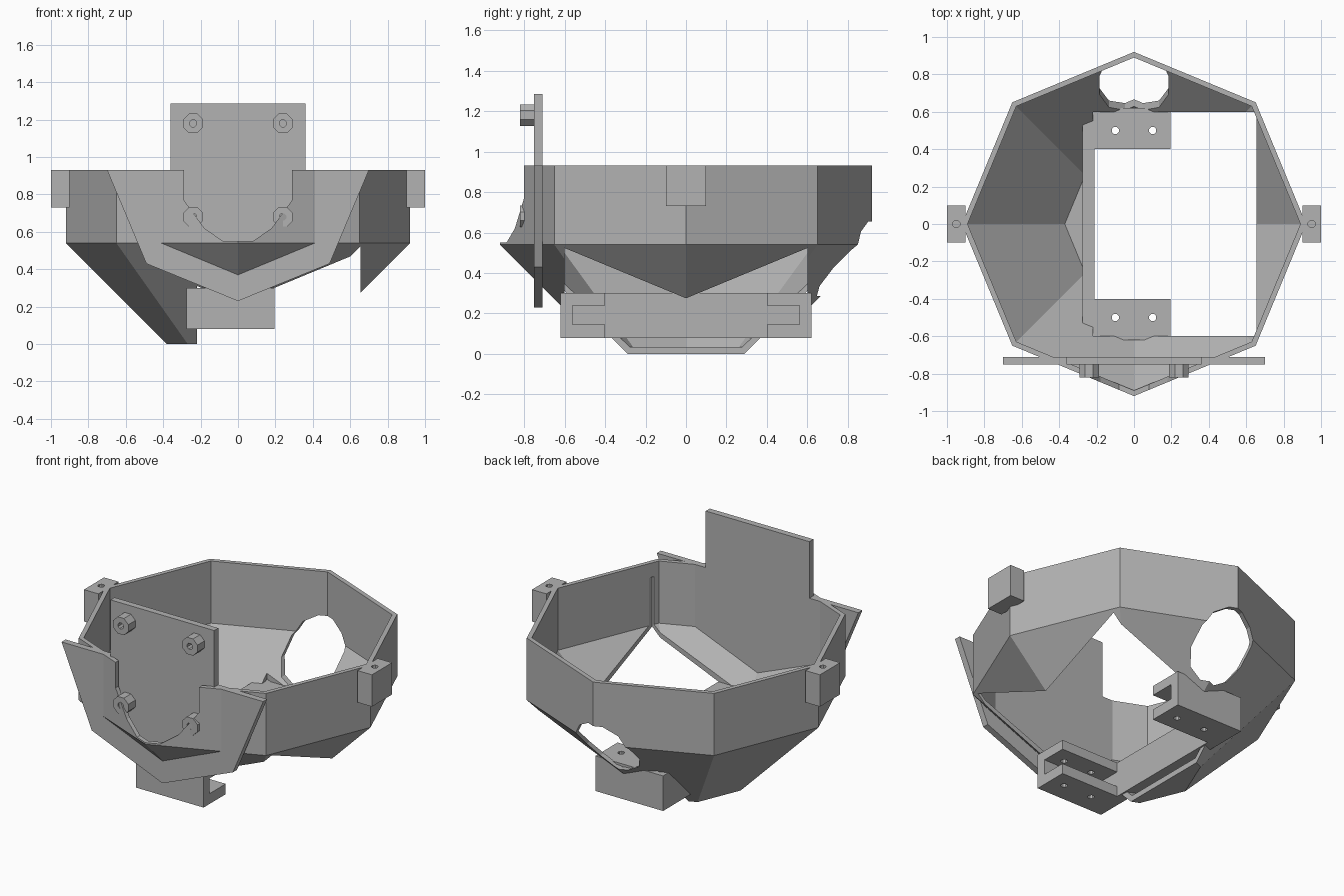
import bpy, bmesh
from math import sin, cos, pi
from mathutils import Vector

cube = bpy.data.objects.get("Cube")
if cube:
    bpy.data.objects.remove(cube, do_unlink=True)

grey = bpy.data.materials.new("plain grey")
grey.use_nodes = True
colour = (0.45, 0.45, 0.45, 1)
grey.diffuse_color = colour
grey.node_tree.nodes["Principled BSDF"].inputs["Base Color"].default_value = colour


def finish(name, bm):
    bmesh.ops.recalc_face_normals(bm, faces=bm.faces)
    mesh = bpy.data.meshes.new(name)
    bm.to_mesh(mesh)
    bm.free()
    mesh.materials.append(grey)
    obj = bpy.data.objects.new(name, mesh)
    bpy.context.collection.objects.link(obj)
    return obj


def prism(name, points, axis, lo, hi):
    """Extrude a 2D outline along y (points are x, z) or z (points are x, y)."""
    def place(p, d):
        return Vector((p[0], d, p[1])) if axis == "y" else Vector((p[0], p[1], d))
    bm = bmesh.new()
    face = bm.faces.new([bm.verts.new(place(p, lo)) for p in points])
    out = bmesh.ops.extrude_face_region(bm, geom=[face])
    moved = [v for v in out["geom"] if isinstance(v, bmesh.types.BMVert)]
    bmesh.ops.translate(bm, verts=moved, vec=place((0, 0), hi - lo))
    return finish(name, bm)


def box(name, x, y, z):
    return prism(name, [(x[0], y[0]), (x[1], y[0]), (x[1], y[1]), (x[0], y[1])], "z", *z)


def ring(cx, cy, r, n, turn=0.5):
    return [(cx + r * cos(2 * pi * (i + turn) / n), cy + r * sin(2 * pi * (i + turn) / n))
            for i in range(n)]


def cut(obj, cutters):
    for c in cutters:
        c.hide_render = True
        mod = obj.modifiers.new("cut", "BOOLEAN")
        mod.operation, mod.solver, mod.object = "DIFFERENCE", "EXACT", c
    bpy.context.view_layer.update()
    mesh = bpy.data.meshes.new_from_object(
        obj.evaluated_get(bpy.context.evaluated_depsgraph_get()))
    obj.modifiers.clear()
    obj.data = mesh
    for c in cutters:
        bpy.data.objects.remove(c, do_unlink=True)


# Eight-sided bowl: closed shell with a tapered base
bm = bmesh.new()
shell = [(0.38, 0), (0.92, 0.54), (0.92, 0.93), (0.89, 0.93), (0.89, 0.54), (0.37, 0.035)]
rings = [[bm.verts.new((x, y, z)) for x, y in ring(0, 0, r, 8, 0)] for r, z in shell]
for a, b in zip(rings, rings[1:]):
    for i in range(8):
        j = (i + 1) % 8
        bm.faces.new((a[i], a[j], b[j], b[i]))
bm.faces.new(rings[0])
bm.faces.new(rings[-1])
bowl = finish("bowl", bm)

# Openings in the bowl: base window, round rear port, front notch
notch_half = [(0.08, 0.55), (0.18, 0.62), (0.29, 0.77), (0.29, 1.1)]
notch = notch_half + [(-x, z) for x, z in reversed(notch_half)]
cut(bowl, [
    box("base_window", (-0.22, 0.655), (-0.6, 0.6), (-0.2, 0.84)),
    prism("rear_port", ring(0, 0.47, 0.19, 12), "y", 0.5, 1.2),
    prism("front_notch", notch, "y", -1.2, -0.75),
])

# Front plate with raised mounting tab
half = [(0.49, 0.43), (0.70, 0.93), (0.36, 0.93), (0.36, 1.285)]
prism("front_plate", [(0, 0.23)] + half + [(-x, z) for x, z in reversed(half)],
      "y", -0.75, -0.71)

# Hollow screw bosses on the front plate
for side, word in ((-1, "right"), (1, "left")):
    for z, level in ((0.68, "lower"), (1.18, "upper")):
        boss = prism(f"{level}_{word}_boss", ring(side * 0.24, z, 0.057, 8), "y", -0.82, -0.745)
        cut(boss, [prism("bore", ring(side * 0.24, z, 0.02, 8), "y", -0.9, -0.752)])

    # Side ears with a blind screw hole
    ear = box(f"{word}_ear", sorted((side * 0.9, side)), (-0.1, 0.1), (0.73, 0.93))
    cut(ear, [prism("bore", ring(side * 0.95, 0, 0.02, 8), "z", 0.8, 1.0)])

# Slotted brackets facing each other, joined by a side bar
for side, word in ((-1, "front"), (1, "rear")):
    bracket = box(f"{word}_bracket", (-0.275, 0.195), sorted((side * 0.4, side * 0.62)),
                  (0.08, 0.3))
    cutters = [box("slot", (-0.21, 0.4), sorted((side * 0.3, side * 0.56)), (0.145, 0.24))]
    for x in (-0.1, 0.1):
        cutters.append(prism("bore", ring(x, side * 0.5, 0.02, 8), "z", 0, 0.5))
    cut(bracket, cutters)
box("bracket_bar", (-0.275, -0.21), (-0.4, 0.4), (0.08, 0.3))
